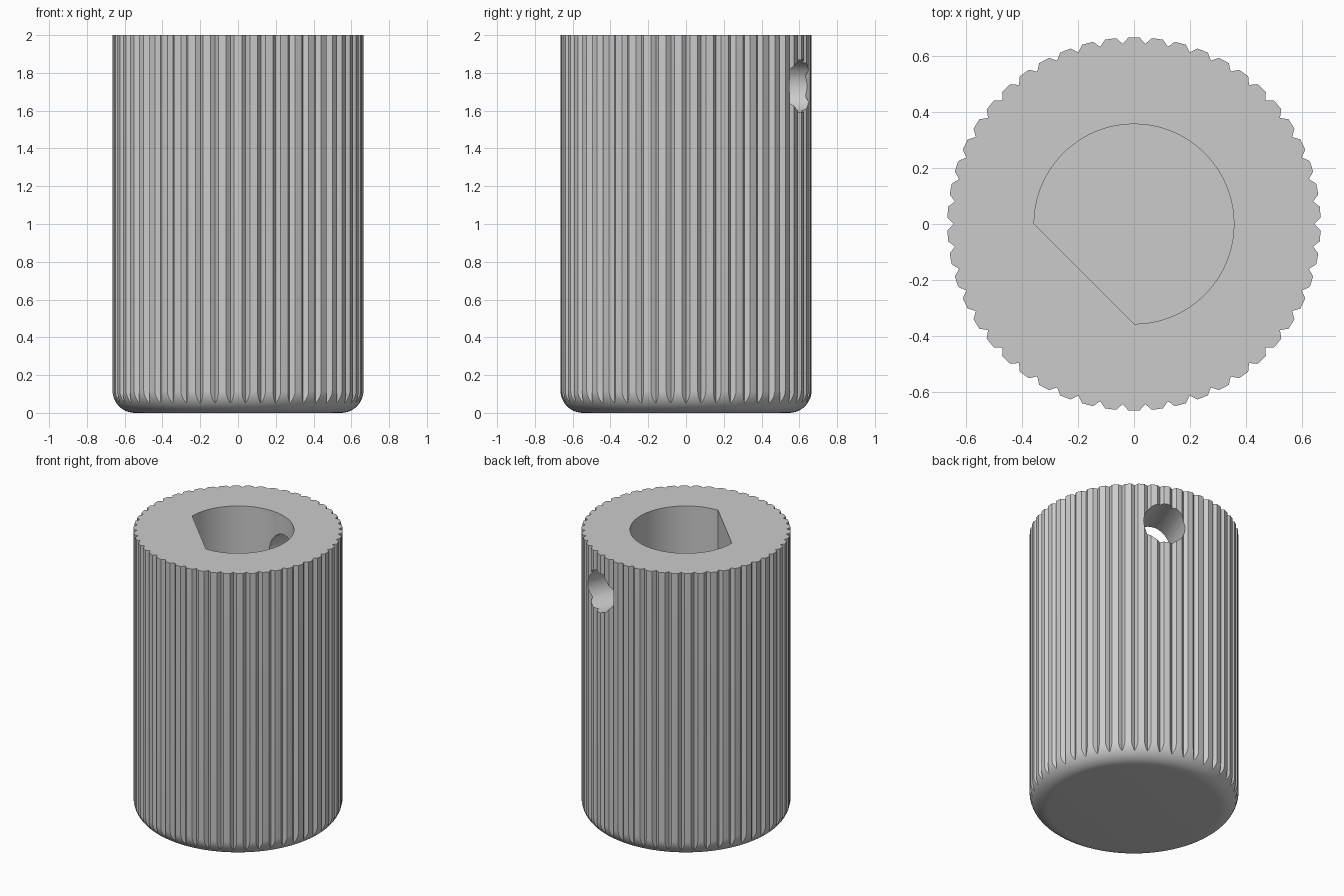
import bpy, bmesh
from math import sin, cos, pi, radians
from mathutils import Matrix, Vector

cube = bpy.data.objects.get("Cube")
if cube:
    bpy.data.objects.remove(cube, do_unlink=True)

HEIGHT, RADIUS, FILLET = 2.0, 0.665, 0.12
FLUTES, FLUTE_DEPTH = 50, 0.022
BORE_R, BORE_FLOOR = 0.356, 0.35
SCREW_R, SCREW_Z, SCREW_ANGLE = 0.14, 1.73, radians(67.5)

grey = bpy.data.materials.new("plain grey")
grey.use_nodes = True
grey.diffuse_color = (0.6, 0.6, 0.6, 1)
grey.node_tree.nodes["Principled BSDF"].inputs["Base Color"].default_value = (0.6, 0.6, 0.6, 1)


def polar(r, a, z=0.0):
    return Vector((r * cos(a), r * sin(a), z))


def add_prism(bm, outline, top):
    """Extrude a flat counter-clockwise outline up to the given height."""
    low = [bm.verts.new(p) for p in outline]
    high = [bm.verts.new((p.x, p.y, top)) for p in outline]
    bm.faces.new(low[::-1])
    bm.faces.new(high)
    n = len(low)
    for i in range(n):
        j = (i + 1) % n
        bm.faces.new((low[i], low[j], high[j], high[i]))


def finish(bm, name):
    bmesh.ops.recalc_face_normals(bm, faces=bm.faces)
    mesh = bpy.data.meshes.new(name)
    bm.to_mesh(mesh)
    bm.free()
    mesh.materials.append(grey)
    obj = bpy.data.objects.new(name, mesh)
    bpy.context.collection.objects.link(obj)
    return obj


# Knob body: a turned cylinder with a rounded lower edge
bm = bmesh.new()
segments, steps = 4 * FLUTES, 12
profile = [(RADIUS - FILLET + FILLET * sin(t), FILLET - FILLET * cos(t))
           for t in (i * pi / 2 / steps for i in range(steps + 1))]
profile.append((RADIUS, HEIGHT))
rings = [[bm.verts.new(polar(r, 2 * pi * k / segments, z)) for k in range(segments)]
         for r, z in profile]
for lower, upper in zip(rings, rings[1:]):
    for k in range(segments):
        j = (k + 1) % segments
        bm.faces.new((lower[k], lower[j], upper[j], upper[k]))
bm.faces.new(rings[0][::-1])
bm.faces.new(rings[-1])
knob = finish(bm, "fluted_knob")

# V-shaped flutes around the side
bm = bmesh.new()
reach = 0.05
for k in range(FLUTES):
    a = 2 * pi * k / FLUTES
    root = polar(RADIUS - FLUTE_DEPTH, a, -0.1)
    side = polar(reach, a + pi / 2)
    out = polar(reach, a)
    add_prism(bm, [root, root + out - side, root + out + side][::-1], HEIGHT + 0.1)
flutes = finish(bm, "flute_cutter")

# D-shaped shaft bore, its flat facing the front right
bm = bmesh.new()
add_prism(bm, [polar(BORE_R, -pi / 2 + 1.5 * pi * i / 72, BORE_FLOOR) for i in range(73)],
          HEIGHT + 0.1)
bore = finish(bm, "bore_cutter")

# Round set screw hole through the wall into the bore
bm = bmesh.new()
bmesh.ops.create_cone(bm, cap_ends=True, segments=48, radius1=SCREW_R, radius2=SCREW_R, depth=0.75,
                      matrix=Matrix.Translation(polar(0.525, SCREW_ANGLE, SCREW_Z))
                      @ Matrix.Rotation(SCREW_ANGLE, 4, 'Z') @ Matrix.Rotation(pi / 2, 4, 'Y'))
screw = finish(bm, "screw_hole_cutter")

# Cut everything out of the body, then drop the cutters
bpy.ops.object.select_all(action='DESELECT')
bpy.context.view_layer.objects.active = knob
knob.select_set(True)
for cutter in (flutes, bore, screw):
    cutter.hide_render = True
    mod = knob.modifiers.new(cutter.name, 'BOOLEAN')
    mod.operation = 'DIFFERENCE'
    mod.solver = 'EXACT'
    mod.object = cutter
    bpy.ops.object.modifier_apply(modifier=mod.name)
    bpy.data.objects.remove(cutter, do_unlink=True)

bpy.ops.object.shade_smooth_by_angle(angle=radians(25))
